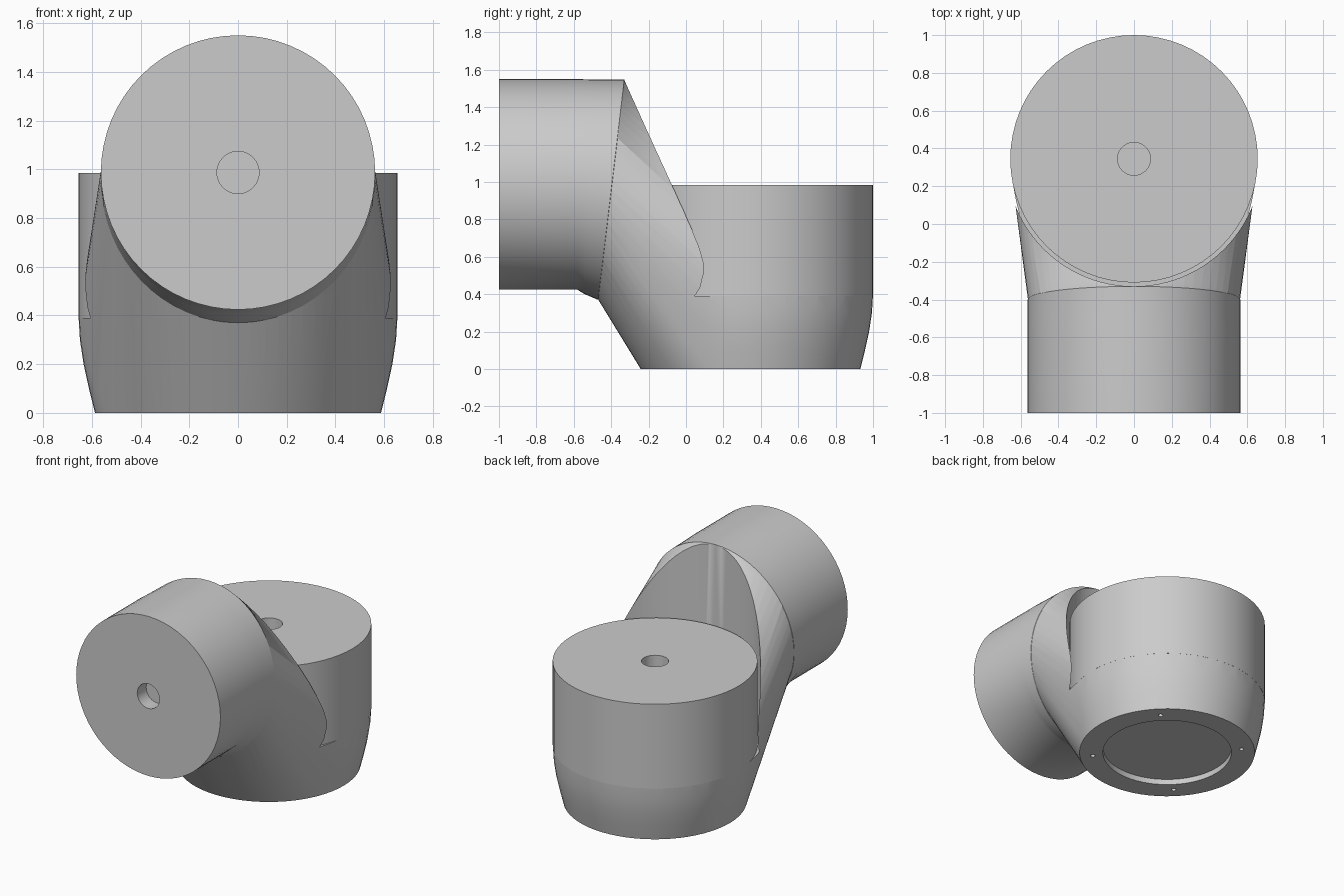
import bpy, bmesh, math
from mathutils import Matrix, Vector

if "Cube" in bpy.data.objects:
    bpy.data.objects.remove(bpy.data.objects["Cube"])

SIDES = 64
AXIS_Y = 0.345      # upright housing axis
TUBE_Z = 0.987      # horizontal housing axis
BODY_R, TUBE_R, SEAT_R = 0.655, 0.563, 0.675
FLOOR = 0.39        # floor of the seat that holds the rotating drum

grey = bpy.data.materials.new("light grey")
grey.use_nodes = True
colour = (0.6, 0.6, 0.6, 1)
grey.diffuse_color = colour
grey.node_tree.nodes["Principled BSDF"].inputs["Base Color"].default_value = colour


def ring(bm, centre, u, v):
    """Ellipse of vertices spanned by the half axes u and v."""
    c, u, v = Vector(centre), Vector(u), Vector(v)
    angles = [2 * math.pi * i / SIDES for i in range(SIDES)]
    return [bm.verts.new(c + u * math.cos(a) + v * math.sin(a)) for a in angles]


def flat_ring(bm, r, z):
    return ring(bm, (0, AXIS_Y, z), (r, 0, 0), (0, r, 0))


def loft(bm, rings):
    for a, b in zip(rings, rings[1:]):
        for i in range(SIDES):
            j = (i + 1) % SIDES
            bm.faces.new((a[i], a[j], b[j], b[i]))
    bm.faces.new(rings[0])
    bm.faces.new(rings[-1])


def finish(name, bm):
    bmesh.ops.recalc_face_normals(bm, faces=bm.faces)
    mesh = bpy.data.meshes.new(name)
    bm.to_mesh(mesh)
    bm.free()
    mesh.materials.append(grey)
    ob = bpy.data.objects.new(name, mesh)
    bpy.context.collection.objects.link(ob)
    return ob


def select(ob):
    bpy.ops.object.select_all(action='DESELECT')
    ob.select_set(True)
    bpy.context.view_layer.objects.active = ob


def combine(ob, other, operation):
    other.hide_render = True
    select(ob)
    mod = ob.modifiers.new(operation, 'BOOLEAN')
    mod.operation, mod.object, mod.solver = operation, other, 'EXACT'
    bpy.ops.object.modifier_apply(modifier=mod.name)
    bpy.data.objects.remove(other)


def cylinder(bm, r, start, end, segments=SIDES):
    start, end = Vector(start), Vector(end)
    d = end - start
    turn = d.to_track_quat('Z', 'Y').to_matrix().to_4x4()
    bmesh.ops.create_cone(bm, cap_ends=True, segments=segments, radius1=r, radius2=r,
                          depth=d.length, matrix=Matrix.Translation((start + end) / 2) @ turn)


# Elbow: swollen foot blended into the tilted end of the tube
MID = Vector((0, -0.40, 0.959))
LEAN = Vector((0, 0.07, 0.589))
bm = bmesh.new()
ring(bm, MID, (TUBE_R * 0.997, 0, 0), LEAN * 0.997)
for r, z in ((0.587, 0), (0.612, 0.1), (0.634, 0.2), (0.649, 0.3), (BODY_R, 0.4)):
    flat_ring(bm, r, z)
hull = bmesh.ops.convex_hull(bm, input=bm.verts)
bmesh.ops.delete(bm, geom=[v for v in bm.verts if not v.link_faces], context='VERTS')
elbow = finish("elbow_housing", bm)

# Horizontal tube, bending down slightly where it meets the elbow
bm = bmesh.new()
loft(bm, [ring(bm, (0, y, TUBE_Z), (TUBE_R, 0, 0), (0, 0, TUBE_R)) for y in (-1, -0.58)]
     + [ring(bm, (0, -0.51, 0.975), (TUBE_R, 0, 0), (0, 0.035, 0.573)),
        ring(bm, MID, (TUBE_R, 0, 0), LEAN),
        ring(bm, MID + Vector((0, 0.1, -0.05)), (TUBE_R * 0.8, 0, 0), LEAN * 0.8)])
combine(elbow, finish("tube", bm), 'UNION')

# Round seat for the drum
bm = bmesh.new()
cylinder(bm, SEAT_R, (0, AXIS_Y, FLOOR), (0, AXIS_Y, 2), 96)
combine(elbow, finish("seat_cutter", bm), 'DIFFERENCE')

# Tube end hole, foot recess and screw holes
bm = bmesh.new()
cylinder(bm, 0.087, (0, -1.1, TUBE_Z), (0, -0.9, TUBE_Z), 24)
cylinder(bm, 0.43, (0, AXIS_Y, -0.1), (0, AXIS_Y, 0.04))
for k in range(4):
    a = math.pi / 4 + k * math.pi / 2
    x, y = 0.5 * math.cos(a), AXIS_Y + 0.5 * math.sin(a)
    cylinder(bm, 0.016, (x, y, -0.1), (x, y, 0.04), 12)
combine(elbow, finish("hole_cutter", bm), 'DIFFERENCE')

# Upright drum with a centre hole in its top
bm = bmesh.new()
loft(bm, [flat_ring(bm, r, z) for r, z in
          ((BODY_R, FLOOR), (BODY_R, 0.985), (0.087, 0.985), (0.087, 0.885))])
drum = finish("upright_drum", bm)

for ob in (elbow, drum):
    select(ob)
    bpy.ops.object.shade_smooth_by_angle(angle=math.radians(40))
